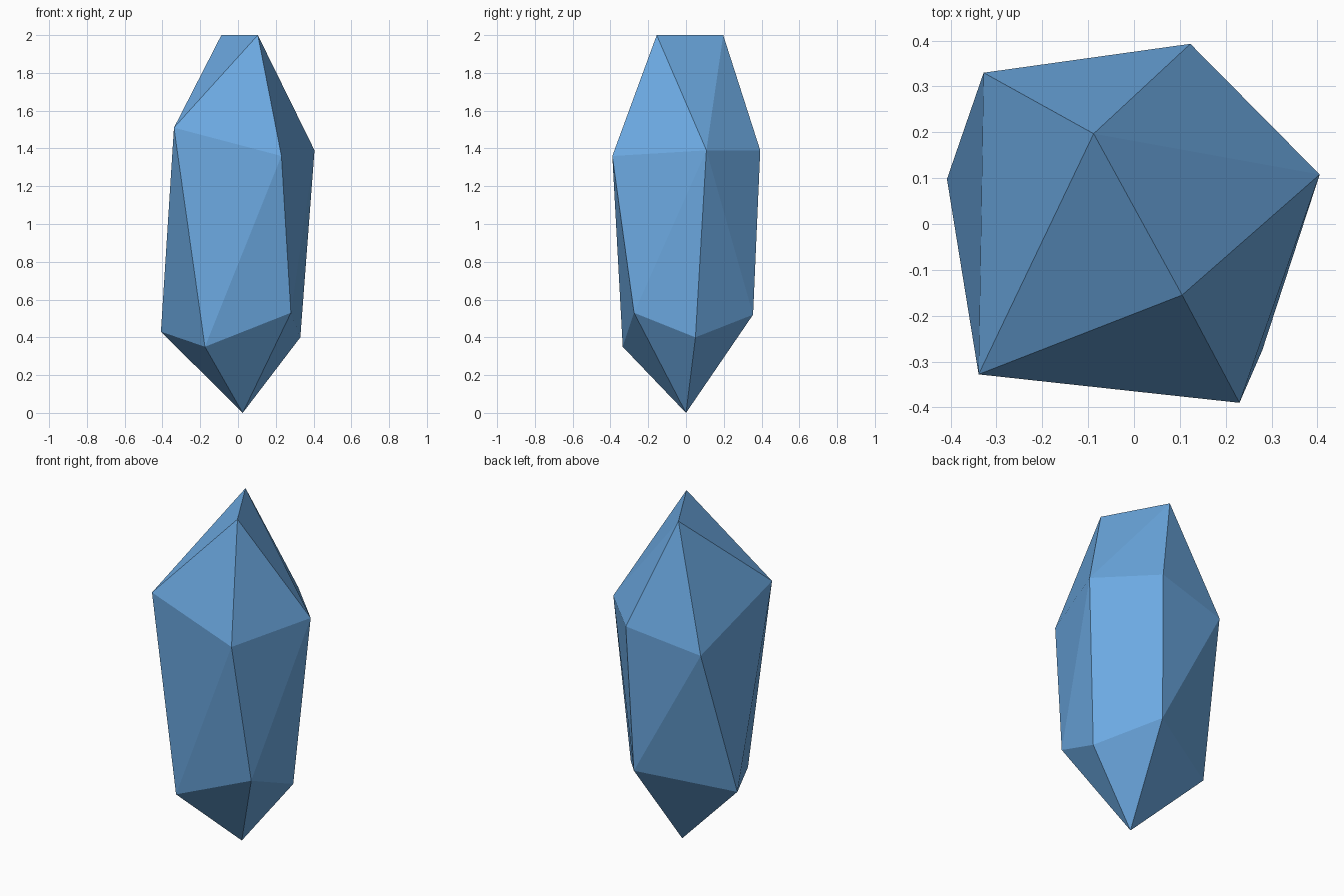
import bpy
import bmesh

if "Cube" in bpy.data.objects:
    bpy.data.objects.remove(bpy.data.objects["Cube"])

# Corner rings of the crystal, from the ridge down to the point
ridge = [(0.105, -0.155, 2.0), (-0.088, 0.197, 2.0)]
shoulder = [(-0.339, -0.328, 1.51), (0.23, -0.39, 1.36), (0.405, 0.108, 1.39),
            (0.123, 0.393, 1.39), (-0.328, 0.33, 1.31)]
base = [(-0.175, -0.335, 0.35), (0.28, -0.275, 0.53), (0.33, 0.05, 0.40),
        (0.096, 0.355, 0.52), (-0.408, 0.098, 0.43)]
point = [(0.025, 0.0, 0.0)]

# Faceted shell stretched over the corners
bm = bmesh.new()
for corner in ridge + shoulder + base + point:
    bm.verts.new(corner)
bmesh.ops.convex_hull(bm, input=bm.verts[:])
bmesh.ops.recalc_face_normals(bm, faces=bm.faces[:])
mesh = bpy.data.meshes.new("crystal")
bm.to_mesh(mesh)
bm.free()

# Blue gem colour, flat facets
blue = bpy.data.materials.new("crystal blue")
blue.diffuse_color = (0.15, 0.40, 0.76, 1.0)
blue.use_nodes = True
blue.node_tree.nodes["Principled BSDF"].inputs["Base Color"].default_value = blue.diffuse_color
mesh.materials.append(blue)
crystal = bpy.data.objects.new("crystal", mesh)
bpy.context.collection.objects.link(crystal)
